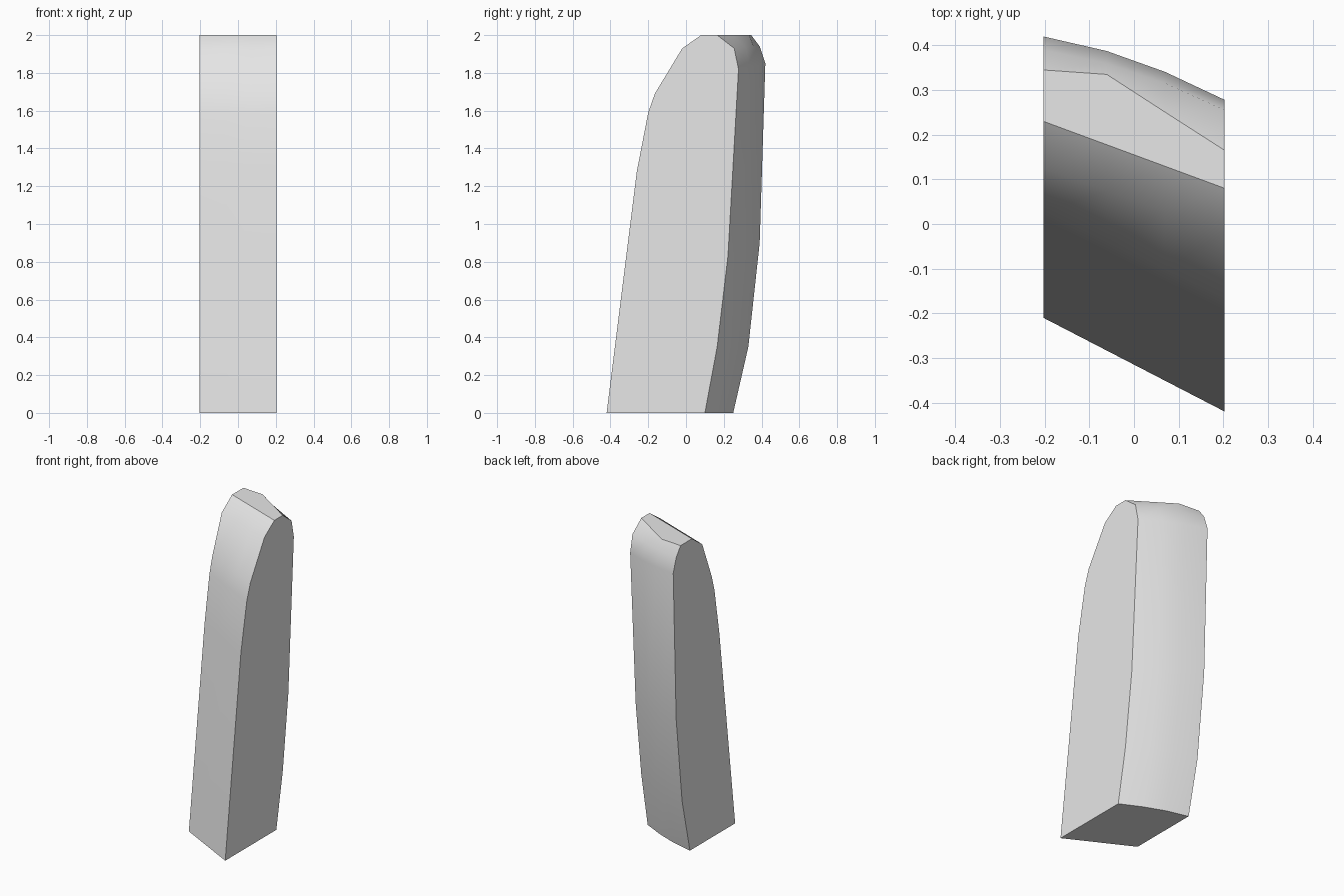
import bpy
import bmesh
from mathutils import Vector

default_cube = bpy.data.objects.get("Cube")
if default_cube:
    bpy.data.objects.remove(default_cube, do_unlink=True)

# Plain grey material
grey = bpy.data.materials.new("light_grey")
grey.use_nodes = True
colour = (0.8, 0.8, 0.8, 1.0)
grey.diffuse_color = colour
grey.node_tree.nodes["Principled BSDF"].inputs["Base Color"].default_value = colour

# Side outlines as (y, z): up the front, over the top, down the back
left_side = [(-0.42, 0), (-0.26, 1.28), (-0.2, 1.59), (-0.165, 1.69),
             (-0.02, 1.93), (0.08, 2), (0.165, 2), (0.255, 1.93),
             (0.278, 1.82), (0.222, 0.83), (0.165, 0.35), (0.10, 0)]
right_side = [(-0.21, 0), (-0.05, 1.28), (0.0, 1.58), (0.028, 1.68),
              (0.125, 1.925), (0.23, 2), (0.345, 2), (0.39, 1.94),
              (0.42, 1.85), (0.39, 0.9), (0.33, 0.35), (0.25, 0)]
HALF_WIDTH = 0.203
BACK_START = 6  # first outline point that belongs to the rounded back

# Column position across the width, bulge of the back, bulge of the top edge
columns = [(0.0, 0.0, 0.0), (0.35, 0.017, 0.053),
           (0.67, 0.016, 0.0265), (1.0, 0.0, 0.0)]


def make_ring(bm, t, back_bulge, top_bulge):
    ring = []
    for i, (a, b) in enumerate(zip(right_side, left_side)):
        y, z = Vector(a).lerp(Vector(b), t)
        if i == BACK_START:
            y += top_bulge
        elif i > BACK_START:
            y += back_bulge
        ring.append(bm.verts.new((HALF_WIDTH * (2 * t - 1), y, z)))
    return ring


# Loft the slab between the two slanted side outlines
bm = bmesh.new()
rings = [make_ring(bm, *column) for column in columns]
count = len(left_side)
for r0, r1 in zip(rings, rings[1:]):
    for i in range(count):
        j = (i + 1) % count
        bm.faces.new((r0[i], r0[j], r1[j], r1[i]))
bm.faces.new(rings[0])
bm.faces.new(rings[-1])
bmesh.ops.recalc_face_normals(bm, faces=bm.faces)
bm.normal_update()


def flat_axis(face):
    for axis in (0, 2):
        if abs(face.normal[axis]) > 0.999:
            return axis
    return None


# Smooth front and back, crisp borders around the sides, top and base
for face in bm.faces:
    face.smooth = flat_axis(face) is None
for edge in bm.edges:
    first, second = edge.link_faces
    edge.smooth = flat_axis(first) == flat_axis(second)

mesh = bpy.data.meshes.new("curved_slab")
bm.to_mesh(mesh)
bm.free()
mesh.materials.append(grey)
slab = bpy.data.objects.new("curved_slab", mesh)
bpy.context.collection.objects.link(slab)
